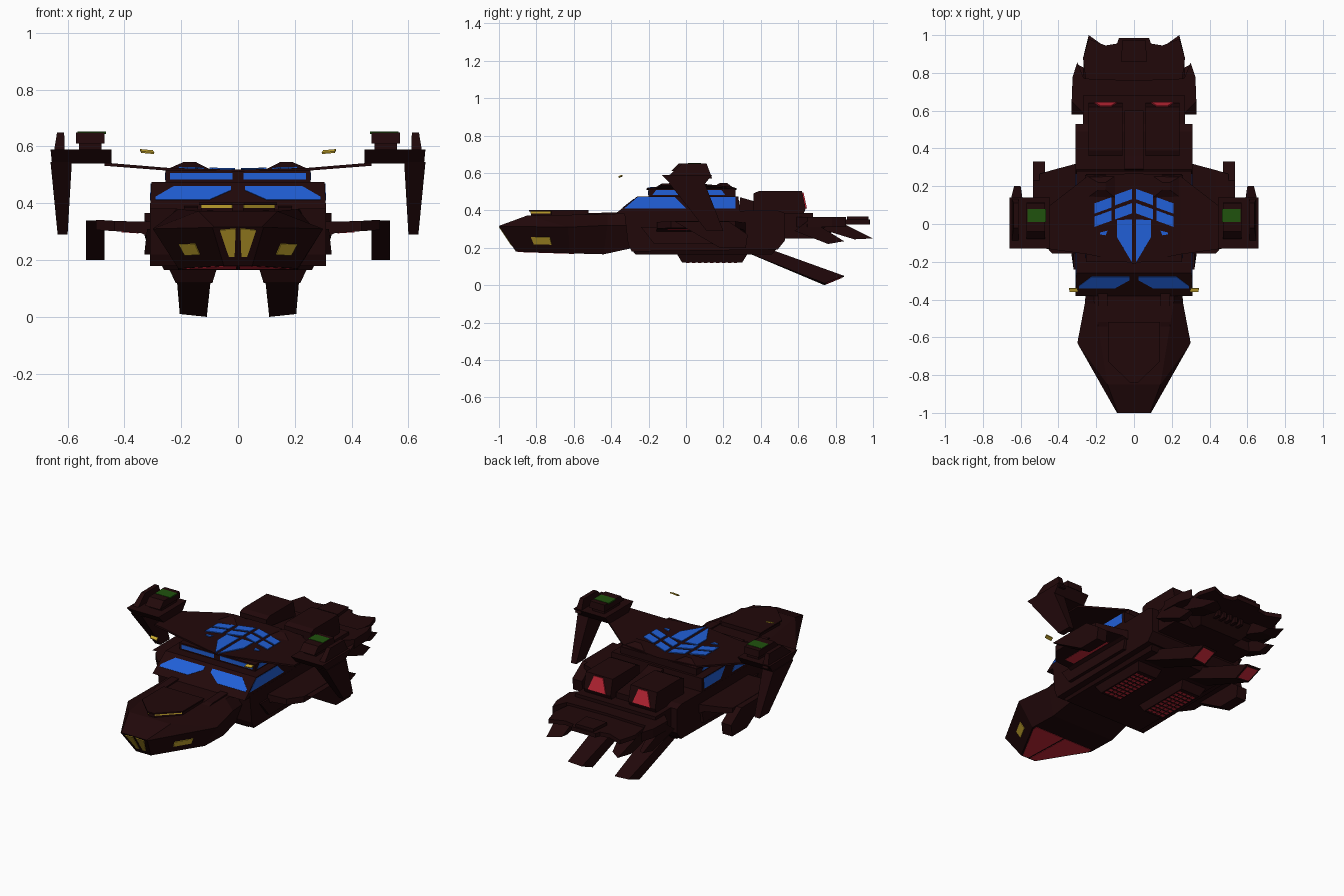
import bpy, bmesh
from mathutils import Vector


def material(name, rgb):
    m = bpy.data.materials.new(name)
    m.diffuse_color = (*rgb, 1)
    return m


HULL = material("dark maroon", (0.0155, 0.0025, 0.003))
BLUE = material("window blue", (0.015, 0.115, 0.68))
RED = material("engine red", (0.6, 0.022, 0.042))
YELLOW = material("lamp yellow", (0.62, 0.42, 0.03))
GREEN = material("signal green", (0.014, 0.085, 0.004))


def build(name, verts, faces, mat=HULL, mirror=False):
    bm = bmesh.new()
    vs = [bm.verts.new(v) for v in verts]
    for f in faces:
        bm.faces.new([vs[i] for i in f])
    bmesh.ops.recalc_face_normals(bm, faces=bm.faces)
    me = bpy.data.meshes.new(name)
    bm.to_mesh(me)
    bm.free()
    me.materials.append(mat)
    ob = bpy.data.objects.new(name, me)
    bpy.context.collection.objects.link(ob)
    if mirror:
        ob.modifiers.new("mirror", 'MIRROR').use_mirror_merge = False
    return ob


def loft(name, rings, mat=HULL, mirror=False):
    n = len(rings[0])
    faces = [tuple(range(n)), tuple(range((len(rings) - 1) * n, len(rings) * n))]
    for r in range(len(rings) - 1):
        for i in range(n):
            j = (i + 1) % n
            faces.append((r * n + i, r * n + j, (r + 1) * n + j, (r + 1) * n + i))
    return build(name, [p for r in rings for p in r], faces, mat, mirror)


def frustum(name, lo, hi, mat=HULL, mirror=False):
    """lo and hi are rectangles (x0, x1, y0, y1, z)"""
    return loft(name, [[(a, c, z), (b, c, z), (b, d, z), (a, d, z)]
                       for a, b, c, d, z in (lo, hi)], mat, mirror)


def box(name, x0, x1, y0, y1, z0, z1, mat=HULL, mirror=False):
    return frustum(name, (x0, x1, y0, y1, z0), (x0, x1, y0, y1, z1), mat, mirror)


def side_prism(name, profile, x0, x1, mirror=False):
    return loft(name, [[(x, y, z) for y, z in profile] for x in (x0, x1)], HULL, mirror)


def plan_prism(name, half, z0, z1):
    """half outline (x, y) from centre line to centre line, completed by symmetry"""
    full = half + [(-x, y) for x, y in reversed(half) if x > 0]
    return loft(name, [[(x, y, z) for x, y in full] for z in (z0, z1)])


def panel(name, pts, mat, mirror=True, t=0.002):
    """thin plate straddling a surface"""
    p = [Vector(v) for v in pts]
    n = (p[1] - p[0]).cross(p[2] - p[0]).normalized() * t
    return loft(name, [[v - n for v in p], [v + n for v in p]], mat, mirror)


def on_quad(c, u0, u1, v0, v1):
    a, b, d, e = [Vector(v) for v in c]   # a-b along u, a-e along v
    at = lambda u, v: a.lerp(b, u).lerp(e.lerp(d, u), v)
    return [at(u0, v0), at(u1, v0), at(u1, v1), at(u0, v1)]


# Nose: each ring has a top, middle and bottom pair (y, half width, z)
nose = [((-1.0, .085, .317), (-1.0, .09, .315), (-.91, .05, .18)),
        ((-.85, .14, .372), (-.63, .30, .31), (-.62, .21, .17)),
        ((-.42, .21, .38), (-.42, .26, .32), (-.44, .21, .165)),
        ((-.28, .22, .38), (-.28, .25, .32), (-.28, .20, .20))]
loft("nose", [[(w, y, z) for y, w, z in r] + [(-w, y, z) for y, w, z in reversed(r)] for r in nose])
panel("nose_underside", [(.006, -.90, .179), (.045, -.90, .179), (.195, -.63, .17), (.195, -.60, .1695),
                         (.006, -.60, .1695)], RED)
plan_prism("nose_top_plate", [(0, -.83), (.02, -.83), (.13, -.72), (.13, -.52), (0, -.52)], .35, .394)
plan_prism("nose_top_lid", [(0, -.84), (.022, -.84), (.137, -.727), (.137, -.52), (0, -.52)], .394, .402)
panel("nose_top_lamp", [(.02, -.831, .384), (.128, -.723, .384), (.128, -.723, .394), (.02, -.831, .394)], YELLOW)
fn = lambda z: -1 + (.315 - z) * .667
panel("nose_front_window", [(x, fn(z), z) for x, z in
                            [(.008, .312), (.064, .306), (.032, .212), (.012, .212)]], YELLOW, t=.003)
panel("nose_side_window", on_quad([(.09, -1, .315), (.30, -.63, .31), (.21, -.62, .17), (.05, -.91, .18)],
                                  .40, .70, .40, .68), YELLOW, t=.003)
side_prism("nose_rib", [(-.60, .36), (-.52, .385), (-.36, .39), (-.36, .36)], .14, .19, True)

# Main hull, belly and side sponsons
side_prism("main_hull", [(-.31, .22), (-.33, .39), (.49, .40), (.53, .385), (.53, .24), (.49, .19), (-.29, .18)], -.31, .31)
frustum("belly", (-.26, .26, -.27, .46, .165), (-.28, .28, -.30, .49, .2))
frustum("side_sponson", (.30, .33, -.17, .30, .22), (.30, .32, -.24, .31, .31), mirror=True)

# Cockpit with front and side windows
frustum("cockpit", (-.31, .31, -.38, .29, .38), (-.305, .305, -.26, .28, .475))
fy = lambda z: -.38 + (z - .38) * 1.263
panel("cockpit_front_window", [(x, fy(z), z) for x, z in
      [(.025, .46), (.225, .46), (.29, .422), (.29, .412), (.1, .412), (.025, .445)]], BLUE)
wx = lambda z: .31 - (z - .38) * .0526
panel("front_side_window", [(wx(z), y, z) for y, z in [(-.33, .41), (.0, .41), (-.06, .47), (-.26, .47)]], BLUE)
panel("rear_side_window", [(wx(z), y, z) for y, z in [(.11, .41), (.265, .41), (.265, .47), (.06, .47)]], BLUE)
box("upper_cabin", -.255, .255, -.20, .265, .47, .515)
panel("upper_front_window", [(x, -.2, z) for x, z in [(.02, .483), (.24, .483), (.24, .507), (.02, .507)]], BLUE)
panel("upper_side_window", [(.255, y, z) for y, z in [(-.18, .482), (.21, .482), (.19, .508), (-.16, .508)]], BLUE)

# Upper deck with thin tapering wings, and the two roof humps
loft("upper_wing", [[(0, -.21, .518), (0, .27, .518), (0, .27, .51), (0, -.21, .51)],
                    [(.25, -.16, .525), (.25, .25, .525), (.25, .25, .515), (.25, -.16, .515)],
                    [(.47, -.13, .543), (.47, .08, .543), (.47, .08, .532), (.47, -.13, .532)]], mirror=True)
frustum("roof_hump", (.09, .26, .13, .26, .515), (.15, .19, .18, .22, .546), mirror=True)

# Blue roof panes, fanning back in slanted rows
roof = lambda x: .519 + .028 * x
s = .36
panes = [[(x0, y0 - s * x0), (x1, y0 - s * x1), (x1, y0 - h - s * x1), (x0, y0 - h - s * x0)]
         for x0, x1, y0, h in [(.01, .1, .19, .055), (.01, .1, .115, .055),
                               (.12, .21, .185, .055), (.12, .21, .115, .055)]]
panes += [[(.01, .025), (.09, .02), (.09, -.07), (.01, -.205)],
          [(.14, -.035), (.18, -.045), (.18, -.055), (.15, -.06)]]
for p in panes:
    panel("roof_pane", [(x, y, roof(x)) for x, y in p], BLUE, t=.004)

# Lower wings with swept blades
loft("lower_wing", [[(x, y0, zb), (x, y1, zb), (x, y1, zt), (x, y0, zt)] for x, y0, y1, zb, zt in
                    [(.29, -.16, .325, .27, .335), (.34, -.157, .31, .295, .335), (.435, -.155, .285, .302, .338),
                     (.5, -.08, .265, .306, .342)]], mirror=True)
panel("lower_wing_underlight", [(.35, -.10, .296), (.41, -.10, .300), (.41, .18, .300), (.35, .20, .296)], RED)
side_prism("lower_blade", [(-.06, .34), (.23, .34), (.33, .27), (.32, .2), (.18, .2)], .47, .535, True)

# Wing-tip pods: base, stem, cap, signal plate, spike and swept blade
frustum("pod_base", (.445, .655, -.08, .10, .54), (.445, .66, -.13, .14, .59), mirror=True)
box("pod_stem", .48, .56, -.05, .10, .58, .615, mirror=True)
frustum("pod_cap", (.47, .57, -.08, .115, .61), (.47, .57, -.04, .11, .65), mirror=True)
box("pod_signal", .465, .565, .01, .08, .644, .652, GREEN, True)
frustum("pod_spike", (.61, .65, -.11, .14, .57), (.612, .637, -.02, .11, .65), mirror=True)
loft("pod_blade", [[(.585, -.09, .545), (.66, -.09, .545), (.66, .10, .545), (.585, .10, .545)],
                   [(.60, .11, .29), (.635, .11, .29), (.635, .20, .29), (.60, .20, .29)]], mirror=True)

# Free floating marker lamps beside the cockpit
panel("marker_lamp", [(.295, -.36, .576), (.34, -.36, .58), (.345, -.34, .588), (.30, -.34, .584)], YELLOW, t=.003)

# Engines on the rear deck
side_prism("engine", [(.36, .39), (.36, .49), (.39, .503), (.62, .503), (.64, .41), (.62, .36)], .06, .24, True)
panel("engine_glow", [(.12, .624, .495), (.18, .624, .495), (.21, .642, .41), (.09, .642, .41)], RED, t=.0045)
side_prism("rear_spine", [(.28, .39), (.29, .47), (.36, .45), (.6, .42), (.6, .38)], -.05, .05)

# Tail: neck, crossing plates and drooping fins
box("tail_neck", -.27, .27, .50, .68, .25, .385)
plan_prism("tail_plate", [(0, .58), (.26, .58), (.33, .65), (.325, .78), (.30, .855), (.265, .77), (0, .76)], .31, .365)
plan_prism("tail_rear_plate", [(0, .7), (.25, .72), (.27, .88), (.24, .98), (.15, .945), (.09, .955), (.08, .985), (0, .985)],
           .325, .35)
frustum("tail_jaw", (-.14, .14, .6, .74, .25), (-.2, .2, .6, .82, .32))
plan_prism("tail_cap", [(0, .86), (.07, .86), (.06, .975), (0, .975)], .345, .368)
loft("tail_side_fin", [[(.25, .58, .29), (.33, .58, .29), (.33, .66, .35), (.25, .66, .35)],
                       [(.265, .76, .22), (.31, .76, .22), (.30, .845, .235), (.27, .83, .235)]], mirror=True)
loft("tail_rear_fin", [[(.15, .72, .30), (.27, .72, .30), (.27, .82, .34), (.15, .82, .34)],
                       [(.17, .90, .245), (.265, .90, .245), (.24, 1.0, .25), (.17, .95, .25)]], mirror=True)
for i in range(5):
    box("tail_tooth", -.09 + i * .04, -.07 + i * .04, .77, .83, .29, .33)

# Belly intakes with red slatted grilles
frustum("intake", (.09, .22, -.02, .30, .12), (.07, .25, -.06, .34, .185), mirror=True)
for row in range(4):
    for i in range(9):
        x, y = .098 + row * .03, .0 + i * .032
        box("grille_slat", x, x + .022, y, y + .018, .1185, .122, RED, True)

# Long trailing ventral fins, red at the tip
loft("ventral_fin", [[(.09, .30, .185), (.22, .30, .185), (.22, .40, .21), (.09, .40, .21)],
                     [(.11, .74, .0), (.205, .74, .01), (.205, .845, .05), (.11, .845, .045)]], mirror=True)
panel("ventral_fin_tip", [(.12, .75, .006), (.195, .75, .013), (.195, .83, .044), (.12, .83, .039)], RED)
